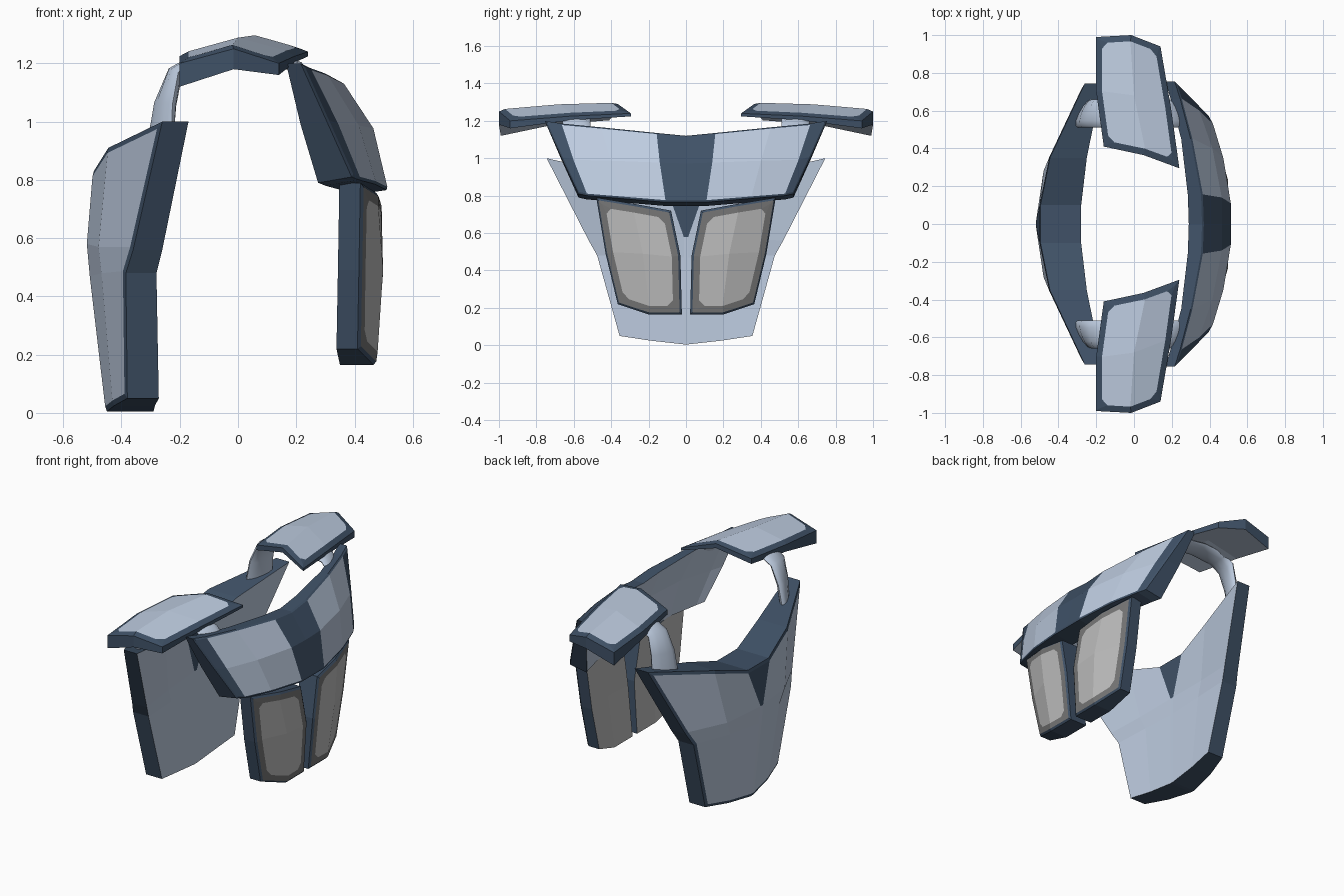
import bpy, bmesh, math
from mathutils import Vector

if "Cube" in bpy.data.objects:
    bpy.data.objects.remove(bpy.data.objects["Cube"])


def material(name, rgb):
    m = bpy.data.materials.new(name)
    m.diffuse_color = (*rgb, 1)
    m.use_nodes = True
    m.node_tree.nodes["Principled BSDF"].inputs["Base Color"].default_value = m.diffuse_color
    return m


MATS = [material("light blue grey", (0.51, 0.60, 0.74)),
        material("dark slate", (0.05, 0.083, 0.135)),
        material("mid grey", (0.18, 0.18, 0.18)),
        material("pale grey", (0.50, 0.50, 0.50))]
LIGHT, DARK, MID, PALE = range(4)


def finish(name, bm):
    me = bpy.data.meshes.new(name)
    bm.to_mesh(me)
    bm.free()
    for m in MATS:
        me.materials.append(m)
    ob = bpy.data.objects.new(name, me)
    bpy.context.collection.objects.link(ob)
    return ob


def mirrored(half, skip):
    """Full set of columns from the y >= 0 half."""
    return [[(x, -y, z) for x, y, z in col] for col in reversed(half[skip:])] + half


def shell(name, cols, offset, face_mat, inner_mat, borders, chamfer=0):
    """Thick plate from a grid of outer points; borders = (inset width, lift, material)."""
    bm = bmesh.new()
    nc, nr = len(cols), len(cols[0])
    out = [[bm.verts.new(p) for p in col] for col in cols]
    inn = [[bm.verts.new(Vector(p) + Vector(offset(c, r))) for r, p in enumerate(col)]
           for c, col in enumerate(cols)]
    front = []
    for c in range(nc - 1):
        for r in range(nr - 1):
            for g, flip in ((out, False), (inn, True)):
                q = [g[c][r], g[c + 1][r], g[c + 1][r + 1], g[c][r + 1]]
                f = bm.faces.new(q[::-1] if flip else q)
                f.material_index = inner_mat if flip else face_mat(c, r)
                if not flip:
                    front.append(f)
    # dark rim joining outer and inner skins
    loop = ([(c, 0) for c in range(nc)] + [(nc - 1, r) for r in range(1, nr)]
            + [(c, nr - 1) for c in range(nc - 2, -1, -1)] + [(0, r) for r in range(nr - 2, 0, -1)])
    for (a, b), (c, d) in zip(loop, loop[1:] + loop[:1]):
        bm.faces.new((out[a][b], inn[a][b], inn[c][d], out[c][d])).material_index = DARK
    bmesh.ops.recalc_face_normals(bm, faces=bm.faces[:])
    for width, lift, mat in borders:
        res = bmesh.ops.inset_region(bm, faces=front, thickness=width, depth=lift,
                                     use_even_offset=True, use_boundary=True)
        for f in res["faces"]:
            f.material_index = mat
    # cut the corners of the inner panel
    if chamfer:
        panel = set(front)
        corners = [v for v in {v for f in front for v in f.verts}
                   if len(panel.intersection(v.link_faces)) == 1]
        res = bmesh.ops.bevel(bm, geom=corners, offset=chamfer, segments=1,
                              affect='VERTICES', clamp_overlap=True)
        for f in res["faces"]:
            if len(f.verts) == 3:
                f.material_index = borders[-1][2]
    return finish(name, bm)


# Chest plate: columns from centre to side, each top / middle / bottom
chest = [
    [(0.36, 0, 1.12), (0.46, 0, 0.97), (0.51, 0, 0.765)],
    [(0.355, 0.155, 1.135), (0.46, 0.14, 0.975), (0.51, 0.11, 0.765)],
    [(0.30, 0.45, 1.165), (0.41, 0.40, 0.985), (0.47, 0.35, 0.785)],
    [(0.245, 0.66, 1.185), (0.34, 0.60, 0.99), (0.415, 0.53, 0.80)],
    [(0.215, 0.755, 1.2), (0.305, 0.665, 1.0), (0.39, 0.575, 0.81)],
]
shell("chest_plate", mirrored(chest, 1),
      lambda c, r: (-(0.05, 0.09, 0.115)[r] - (0.02 if 2 < c < 6 else 0), 0, -(0.0, 0.01, 0.02)[r]),
      lambda c, r: DARK if c in (0, 3, 4, 7) else LIGHT, LIGHT, [(0.01, 0.005, DARK)])

# Back plate: columns from the narrow spine to the side, top to bottom
back = [
    [(-0.495, 0.10, 0.83), (-0.515, 0.012, 0.58), (-0.505, 0.012, 0.47), (-0.45, 0.012, 0.005)],
    [(-0.445, 0.35, 0.91), (-0.475, 0.28, 0.57), (-0.465, 0.24, 0.48), (-0.425, 0.19, 0.025)],
    [(-0.26, 0.745, 1.0), (-0.36, 0.52, 0.56), (-0.385, 0.475, 0.48), (-0.38, 0.355, 0.05)],
]
depth = [(0.215, 0.225, 0.215, 0.16), (0.195, 0.195, 0.175, 0.14), (0.09, 0.10, 0.105, 0.108)]
back_plate = shell("back_plate", mirrored(back, 0),
                   lambda c, r: (depth[c - 3 if c > 2 else 2 - c][r], 0, 0),
                   lambda c, r: DARK if c == 2 and r == 0 else LIGHT, LIGHT, [(0.018, 0.004, DARK)])
# dark wedge on the inner side of the spine as well
for f in back_plate.data.polygons:
    if abs(f.center.y) < 0.01 and 0.58 < f.center.z:
        f.material_index = DARK

# Belly plates: columns from centre to side, top to bottom
belly = [
    [(0.485, 0.08, 0.72), (0.49, 0.03, 0.48), (0.465, 0.022, 0.165)],
    [(0.475, 0.27, 0.755), (0.49, 0.23, 0.49), (0.465, 0.20, 0.165)],
    [(0.42, 0.48, 0.79), (0.415, 0.43, 0.49), (0.41, 0.365, 0.22)],
]
# Shoulder pads: columns back / ridge / front, inner end to outer end
pad = [
    [(-0.16, 0.41, 1.235), (-0.2, 0.70, 1.225), (-0.2, 0.99, 1.2)],
    [(0.05, 0.365, 1.29), (0.0, 0.68, 1.28), (-0.015, 1.0, 1.25)],
    [(0.24, 0.295, 1.24), (0.195, 0.62, 1.225), (0.14, 0.94, 1.2)],
]
# Shoulder strap path (x, z, half thickness, sideways slant)
strap = [(-0.265, 0.94, 0.03, 0.035), (-0.25, 1.06, 0.03, 0.025), (-0.215, 1.17, 0.025, 0.01),
         (-0.15, 1.21, 0.02, 0), (0.0, 1.225, 0.02, 0), (0.14, 1.205, 0.02, 0),
         (0.2, 1.19, 0.02, -0.015), (0.24, 1.13, 0.02, -0.025)]

for side, s in (("left", 1), ("right", -1)):
    flip = lambda grid: [[(x, s * y, z) for x, y, z in col] for col in grid]
    shell(side + "_belly_plate", flip(belly),
          lambda c, r: (-(0.115, 0.115, 0.072)[c], 0, 0),
          lambda c, r: PALE, PALE,
          [(0.012, 0.008, DARK), (0.034, 0.0, MID)], 0.03)
    shell(side + "_shoulder_pad", flip(pad),
          lambda c, r: (0, 0, -(0.08, 0.07, 0.04)[c] * (0.4, 0.55, 1)[r]),
          lambda c, r: LIGHT, LIGHT,
          [(0.034, 0.008, DARK)], 0.03)

    # Rounded strap swept along its path
    bm = bmesh.new()
    rings = []
    for i, (x, z, t, slant) in enumerate(strap):
        a, b = strap[max(i - 1, 0)], strap[min(i + 1, len(strap) - 1)]
        d = Vector((b[0] - a[0], 0, b[1] - a[1])).normalized()
        n = Vector((-d.z, 0, d.x))
        rings.append([bm.verts.new(Vector((x, s * 0.585, z)) + n * t * math.sin(k * math.pi / 6)
                                   + Vector((slant, s * 0.074, 0)) * math.cos(k * math.pi / 6))
                      for k in range(12)])
    for p, q in zip(rings, rings[1:]):
        for k in range(12):
            bm.faces.new((p[k], p[(k + 1) % 12], q[(k + 1) % 12], q[k]))
    bm.faces.new(rings[0])
    bm.faces.new(rings[-1])
    bmesh.ops.recalc_face_normals(bm, faces=bm.faces[:])
    ob = finish(side + "_shoulder_strap", bm)
    bpy.ops.object.select_all(action='DESELECT')
    bpy.context.view_layer.objects.active = ob
    ob.select_set(True)
    bpy.ops.object.shade_smooth_by_angle(angle=math.radians(50))
